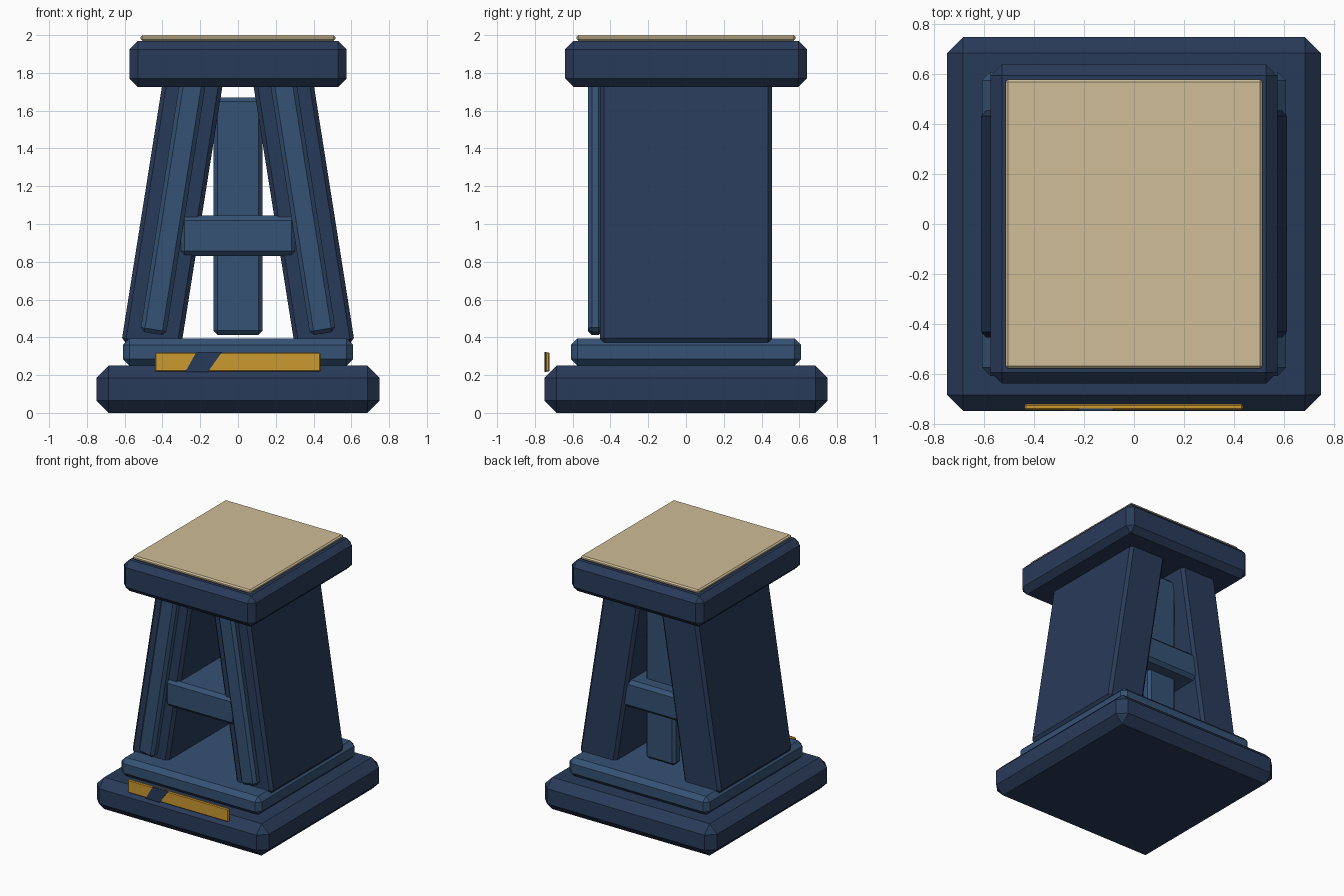
import bpy, bmesh
from math import radians, tan
from mathutils import Matrix, Vector

if "Cube" in bpy.data.objects:
    bpy.data.objects.remove(bpy.data.objects["Cube"])


def material(name, rgb):
    m = bpy.data.materials.new(name)
    m.diffuse_color = (*rgb, 1)
    m.use_nodes = True
    m.node_tree.nodes["Principled BSDF"].inputs["Base Color"].default_value = m.diffuse_color
    return m


NAVY = material("navy", (0.022, 0.044, 0.1))
BLUE = material("blue", (0.036, 0.085, 0.175))
TAN = material("tan", (0.62, 0.51, 0.31))
GOLD = material("gold", (0.6, 0.32, 0.03))


def finish(name, bm, mat, bevel=0.0):
    me = bpy.data.meshes.new(name)
    bm.to_mesh(me)
    bm.free()
    me.materials.append(mat)
    ob = bpy.data.objects.new(name, me)
    bpy.context.collection.objects.link(ob)
    if bevel:
        mod = ob.modifiers.new("chamfer", 'BEVEL')
        mod.width = bevel
        mod.segments = 1
        mod.limit_method = 'NONE'
    return ob


def box(name, lo, hi, mat, bevel):
    lo, hi = Vector(lo), Vector(hi)
    bm = bmesh.new()
    bmesh.ops.create_cube(bm, size=1, matrix=Matrix.Translation((lo + hi) / 2)
                          @ Matrix.Diagonal((*(hi - lo), 1)))
    return finish(name, bm, mat, bevel)


LEAN = radians(9)


def leaning(name, side, width, y0, y1, z0, length, mat, bevel):
    # box standing at z0, tilted towards the middle along the leg's axis
    ob = box(name, (-width / 2, y0, 0), (width / 2, y1, length), mat, bevel)
    ob.location = (side * (0.453 - tan(LEAN) * (z0 - 0.4)), 0, z0)
    ob.rotation_euler = (0, -side * LEAN, 0)
    return ob


# stacked base, cap and top pad
box("base_plinth", (-0.75, -0.75, 0), (0.75, 0.75, 0.25), NAVY, 0.065)
box("base_step", (-0.61, -0.61, 0.25), (0.61, 0.61, 0.395), BLUE, 0.035)
box("top_cap", (-0.575, -0.64, 1.725), (0.575, 0.64, 1.97), NAVY, 0.045)
box("top_pad", (-0.515, -0.58, 1.97), (0.515, 0.58, 2.0), TAN, 0.01)

# leaning side walls with a raised rib on the front edge
for side, label in ((-1, "left"), (1, "right")):
    leaning(f"{label}_wall", side, 0.316, -0.455, 0.455, 0.35, 1.44, NAVY, 0.022)
    leaning(f"{label}_front_rib", side, 0.138, -0.52, -0.44, 0.42, 1.36, BLUE, 0.022)

# shelf joining the walls, and upright rear panel
box("cross_shelf", (-0.31, -0.475, 0.83), (0.31, 0.44, 1.045), BLUE, 0.027)
box("rear_panel", (-0.13, 0.24, 0.413), (0.13, 0.33, 1.67), BLUE, 0.022)

# front trim plate with a slanted dark inlay
box("front_trim", (-0.44, -0.745, 0.218), (0.437, -0.722, 0.32), GOLD, 0.006)
bm = bmesh.new()
face = bm.faces.new([bm.verts.new((x, -0.749, z)) for x, z in
                     ((-0.28, 0.216), (-0.16, 0.216), (-0.085, 0.322), (-0.22, 0.322))])
ext = bmesh.ops.extrude_face_region(bm, geom=[face])
bmesh.ops.translate(bm, vec=(0, 0.01, 0),
                    verts=[v for v in ext["geom"] if isinstance(v, bmesh.types.BMVert)])
bmesh.ops.recalc_face_normals(bm, faces=bm.faces)
finish("trim_inlay", bm, NAVY)
